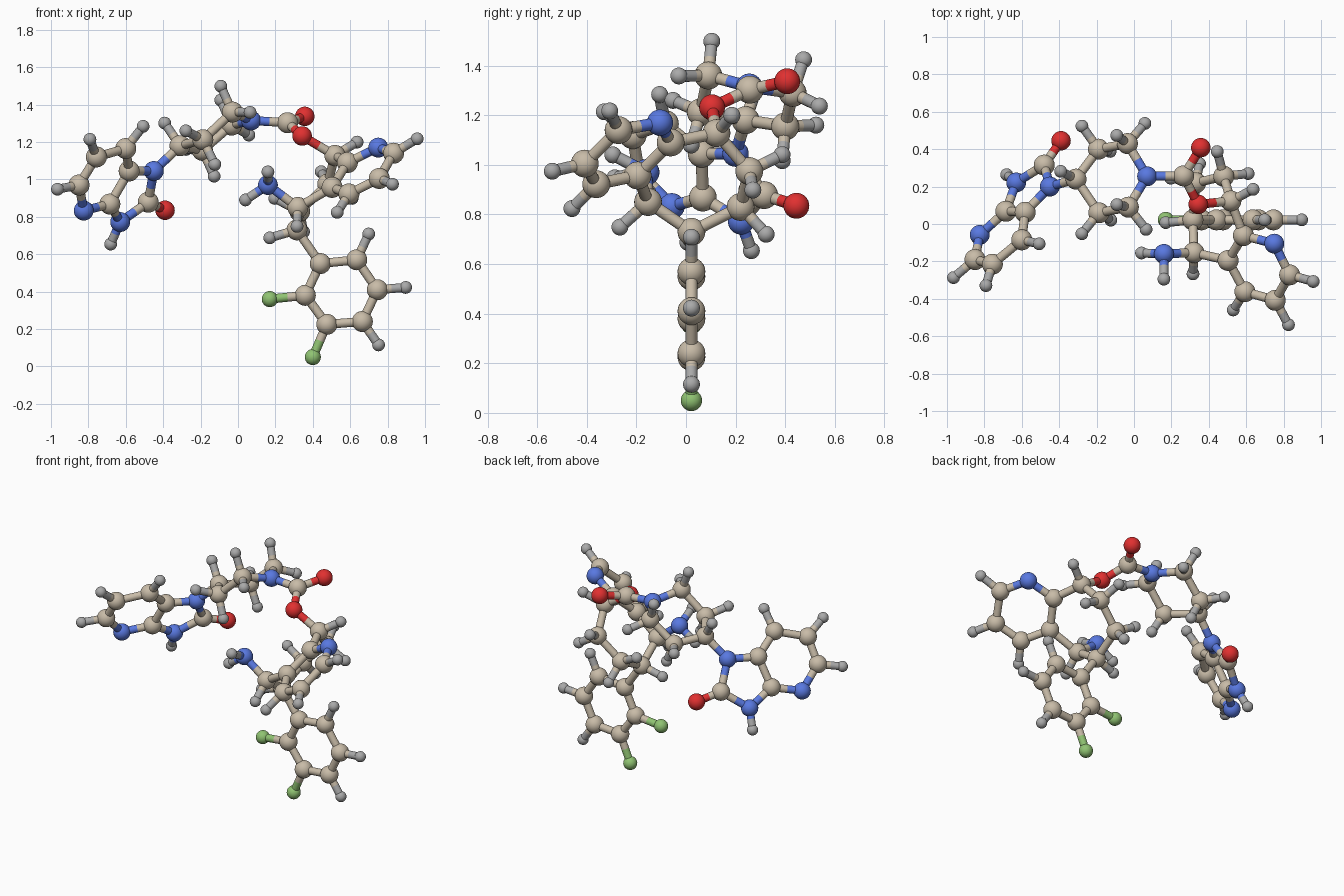
import bpy, bmesh
from mathutils import Vector

if "Cube" in bpy.data.objects:
    bpy.data.objects.remove(bpy.data.objects["Cube"])

# Element name, ball radius, colour
ELEMENTS = {
    'C': ('carbon', 0.056, (0.58, 0.50, 0.39, 1)),
    'N': ('nitrogen', 0.053, (0.10, 0.19, 0.75, 1)),
    'O': ('oxygen', 0.052, (0.75, 0.03, 0.03, 1)),
    'F': ('fluorine', 0.043, (0.28, 0.55, 0.17, 1)),
    'H': ('hydrogen', 0.034, (0.40, 0.40, 0.40, 1)),
}
BOND_R = 0.024

# Heavy atoms by fragment; first letter is the element
atoms = {}
# difluorinated benzene ring, lying in the xz plane
for k, x, z in [('Cp1', .44, .55), ('Cp2', .635, .57), ('Cp3', .745, .41), ('Cp4', .665, .24),
                ('Cp5', .475, .225), ('Cp6', .36, .38), ('F5', .40, .05), ('F6', .17, .36)]:
    atoms[k] = (x, .022, z)
# seven-membered ring, amine and fused pyridine
atoms.update({
    'Ca': (.315, .022, .73), 'Cb': (.32, -.153, .85), 'Nam': (.16, -.16, .97),
    'Cc': (.503, -.195, .957), 'Cd': (.585, -.062, 1.09), 'Npy': (.75, -.105, 1.17),
    'Cy6': (.832, -.272, 1.14), 'Cy5': (.755, -.408, 1.005), 'Cy4': (.593, -.362, .922),
    'Ce': (.518, .123, 1.128), 'Cf': (.48, .255, .975), 'Cg': (.33, .22, .83)})
# carbamate link and piperidine ring
atoms.update({
    'Oe': (.343, .105, 1.232), 'Ck': (.265, .257, 1.303), 'Ok': (.357, .408, 1.337),
    'Nq': (.07, .255, 1.315), 'Cq2': (-.035, .43, 1.29), 'Cq3': (-.19, .40, 1.155),
    'Cq4': (-.31, .24, 1.18), 'Cq5': (-.188, .06, 1.212), 'Cq6': (-.03, .09, 1.36)})
# fused imidazolone and pyridine
atoms.update({
    'Ni1': (-.45, .20, 1.045), 'Ci2': (-.48, .315, .878), 'Oi': (-.39, .445, .835),
    'Ni3': (-.63, .222, .772), 'Ci3': (-.685, .068, .868), 'Ci7': (-.582, .063, 1.045),
    'Ni4': (-.825, -.058, .833), 'Cj5': (-.85, -.19, .97), 'Cj6': (-.757, -.215, 1.12),
    'Cj7': (-.60, -.085, 1.165)})
atoms = {k: Vector(v) for k, v in atoms.items()}

# Bond chains
chains = ['Cp1 Cp2 Cp3 Cp4 Cp5 Cp6 Cp1 Ca', 'Cp5 F5', 'Cp6 F6',
          'Ca Cb Cc Cd Ce Cf Cg Ca', 'Cb Nam', 'Cd Npy Cy6 Cy5 Cy4 Cc',
          'Ce Oe Ck Nq Cq2 Cq3 Cq4 Cq5 Cq6 Nq', 'Ck Ok', 'Cq4 Ni1 Ci2 Ni3 Ci3 Ci7 Ni1',
          'Ci2 Oi', 'Ci3 Ni4 Cj5 Cj6 Cj7 Ci7']
bonds = []
for c in chains:
    c = c.split()
    bonds += zip(c, c[1:])


# Hydrogens are placed from the directions of the existing bonds
def add_h(k, pos):
    h = 'H%d' % len(atoms)
    atoms[h] = pos
    bonds.append((k, h))


def outward(k):
    dirs = [(atoms[b if a == k else a] - atoms[k]).normalized() for a, b in bonds if k in (a, b)]
    return dirs, -sum(dirs, Vector()).normalized()


for k in 'Cp2 Cp3 Cp4 Ca Cb Ce Cy4 Cy5 Cy6 Cq4 Ni3 Cj5 Cj6 Cj7'.split():
    add_h(k, atoms[k] + outward(k)[1] * (0.135 if k[0] == 'N' else 0.152))
for k in 'Cf Cg Cq2 Cq3 Cq5 Cq6'.split():
    dirs, out = outward(k)
    side = dirs[0].cross(dirs[1]).normalized()
    for s in (1, -1):
        add_h(k, atoms[k] + 0.152 * (0.577 * out + 0.816 * s * side))
add_h('Nam', Vector((.04, -.155, .89)))
add_h('Nam', Vector((.16, -.295, 1.04)))

# One mesh of balls and one of half-bonds per element
for e, (name, radius, colour) in ELEMENTS.items():
    mat = bpy.data.materials.new(name)
    mat.diffuse_color = colour
    mat.use_nodes = True
    mat.node_tree.nodes["Principled BSDF"].inputs["Base Color"].default_value = mat.diffuse_color
    balls, sticks = bmesh.new(), bmesh.new()
    for k, p in atoms.items():
        if k[0] == e:
            r = bmesh.ops.create_uvsphere(balls, u_segments=28, v_segments=16, radius=radius)
            bmesh.ops.translate(balls, verts=r['verts'], vec=p)
    for pair in bonds:
        for a, b in (pair, pair[::-1]):
            if a[0] != e:
                continue
            d = (atoms[b] - atoms[a]) / 2
            r = bmesh.ops.create_cone(sticks, segments=20, radius1=BOND_R, radius2=BOND_R,
                                      depth=d.length, cap_ends=False)
            m = d.to_track_quat('Z', 'Y').to_matrix()
            bmesh.ops.rotate(sticks, verts=r['verts'], matrix=m)
            bmesh.ops.translate(sticks, verts=r['verts'], vec=atoms[a] + d / 2)
    for bm, part in ((balls, 'atoms'), (sticks, 'bond_halves')):
        for f in bm.faces:
            f.smooth = True
        me = bpy.data.meshes.new(name + '_' + part)
        bm.to_mesh(me)
        bm.free()
        me.materials.append(mat)
        bpy.context.collection.objects.link(bpy.data.objects.new(me.name, me))
